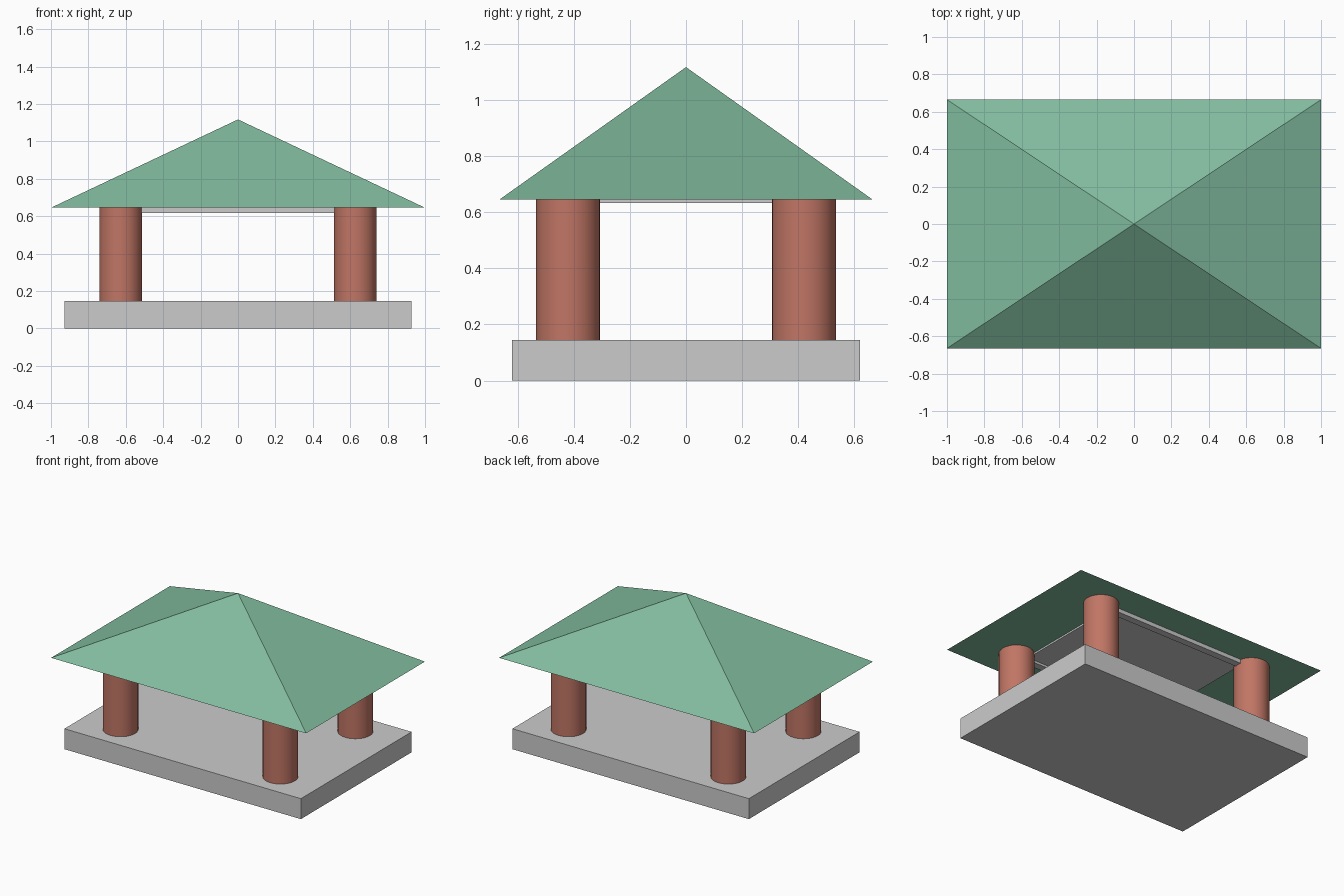
import bpy
import math

if "Cube" in bpy.data.objects:
    bpy.data.objects.remove(bpy.data.objects["Cube"])


def material(name, color):
    m = bpy.data.materials.new(name)
    m.diffuse_color = (*color, 1)
    m.use_nodes = True
    m.node_tree.nodes["Principled BSDF"].inputs["Base Color"].default_value = m.diffuse_color
    return m


def box(name, x, y, z0, z1, cy=0):
    """Box with half extents x, y between heights z0 and z1."""
    bpy.ops.mesh.primitive_cube_add(size=1, location=(0, cy, (z0 + z1) / 2))
    ob = bpy.context.object
    ob.name = name
    ob.scale = (2 * x, 2 * y, z1 - z0)
    bpy.ops.object.transform_apply(location=False, rotation=False, scale=True)
    return ob


green = material("roof_green", (0.22, 0.50, 0.34))
red = material("column_red", (0.53, 0.18, 0.13))

BASE_TOP, EAVES, PEAK = 0.145, 0.645, 1.117
COL_X, COL_Y, COL_R = 0.627, 0.42, 0.114

# Stone platform
box("platform", 0.927, 0.62, 0, BASE_TOP)

# Four round columns
for side, sx in (("left", -1), ("right", 1)):
    for end, sy in (("front", -1), ("back", 1)):
        bpy.ops.mesh.primitive_cylinder_add(
            vertices=32, radius=COL_R, depth=EAVES - BASE_TOP,
            location=(sx * COL_X, sy * COL_Y, (EAVES + BASE_TOP) / 2))
        col = bpy.context.object
        col.name = f"{end}_{side}_column"
        col.data.materials.append(red)
        bpy.ops.object.shade_smooth_by_angle(angle=math.radians(30))

# Ceiling panel and the two long beams under the eaves
box("ceiling_panel", 0.55, 0.42, 0.633, EAVES + 0.01)
for end, sy in (("front", -1), ("back", 1)):
    box(f"{end}_beam", COL_X, 0.025, 0.617, EAVES + 0.01, sy * COL_Y)

# Four-sided hipped roof rising to a point
bpy.ops.mesh.primitive_cone_add(
    vertices=4, radius1=math.sqrt(2), radius2=0, depth=PEAK - EAVES,
    rotation=(0, 0, math.pi / 4))
roof = bpy.context.object
roof.name = "roof"
bpy.ops.object.transform_apply(location=False, rotation=True, scale=False)
roof.scale = (1, 0.665, 1)
roof.location.z = (PEAK + EAVES) / 2
bpy.ops.object.transform_apply(location=False, rotation=False, scale=True)
roof.data.materials.append(green)
